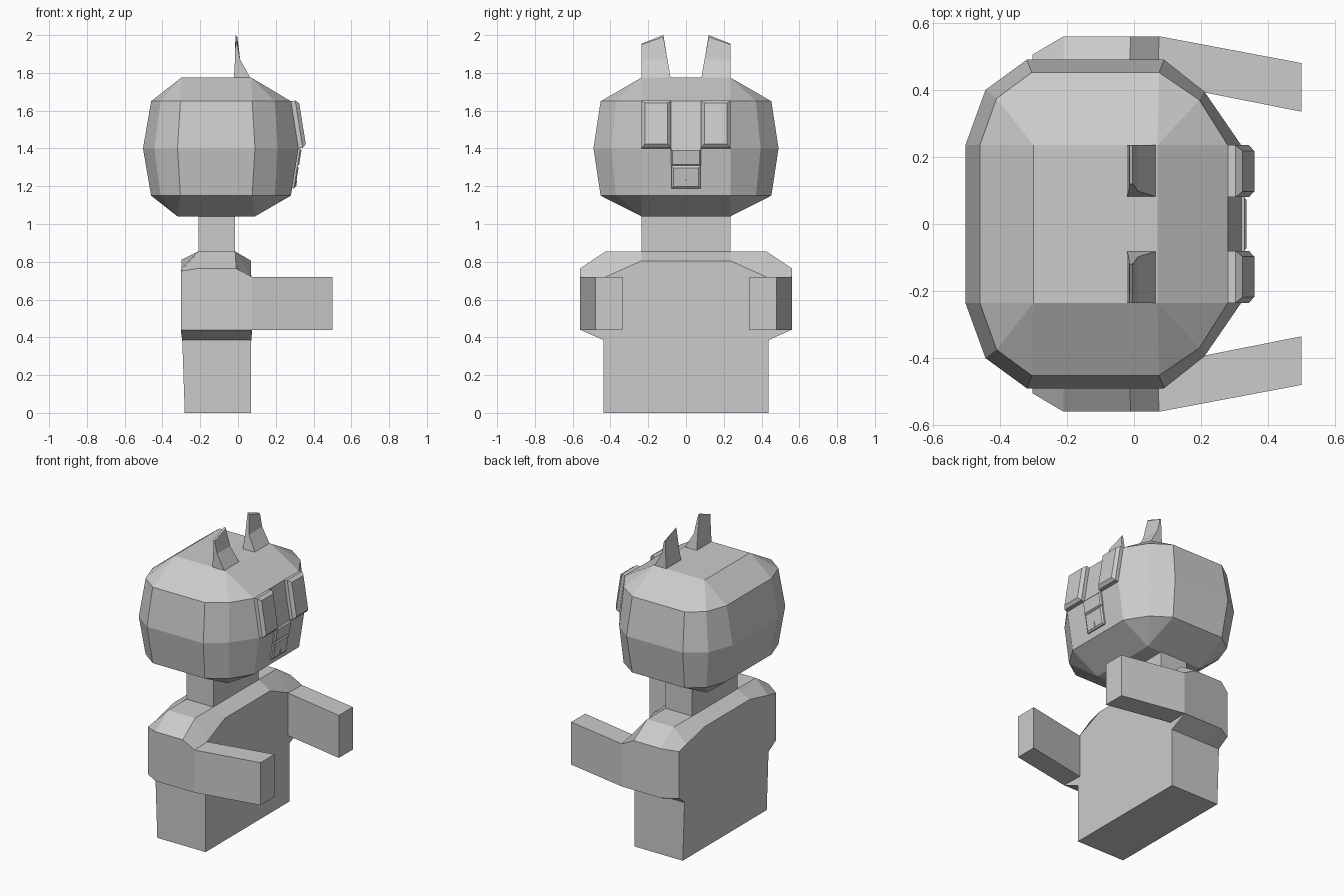
import bpy, bmesh
from mathutils import Vector

if "Cube" in bpy.data.objects:
    bpy.data.objects.remove(bpy.data.objects["Cube"])

grey = bpy.data.materials.new("plain grey")
grey.diffuse_color = (0.6, 0.6, 0.6, 1)
grey.use_nodes = True
grey.node_tree.nodes["Principled BSDF"].inputs["Base Color"].default_value = grey.diffuse_color


def loft(name, rings, caps=True):
    """Skin matching closed rings of points and weld collapsed corners."""
    bm = bmesh.new()
    loops = [[bm.verts.new(p) for p in r] for r in rings]
    n = len(rings[0])
    for a, b in zip(loops, loops[1:]):
        for i in range(n):
            j = (i + 1) % n
            bm.faces.new((a[i], a[j], b[j], b[i]))
    if caps:
        bm.faces.new(loops[0])
        bm.faces.new(loops[-1])
    bmesh.ops.remove_doubles(bm, verts=bm.verts, dist=1e-4)
    bmesh.ops.recalc_face_normals(bm, faces=bm.faces)
    me = bpy.data.meshes.new(name)
    bm.to_mesh(me)
    bm.free()
    me.materials.append(grey)
    ob = bpy.data.objects.new(name, me)
    bpy.context.collection.objects.link(ob)
    return ob


def rect(x0, x1, y0, y1, z):
    return [(x0, y0, z), (x1, y0, z), (x1, y1, z), (x0, y1, z)]


def plate(name, y0, y1, low, high, depth, inset):
    """Bevelled plate lying on a sloping face, given by its (x, z) ends."""
    lo, hi = Vector((low[0], 0, low[1])), Vector((high[0], 0, high[1]))
    up = (hi - lo).normalized()
    out = Vector((up.z, 0, -up.x))
    rings = []
    for d, s in ((-0.02, 0), (depth * 0.55, 0), (depth, inset)):
        a, b = lo + out * d + up * s, hi + out * d - up * s
        rings.append([(a.x, y0 + s, a.z), (a.x, y1 - s, a.z),
                      (b.x, y1 - s, b.z), (b.x, y0 + s, b.z)])
    return loft(name, rings)


# head: rounded block, twelve sides, closed by small rectangles
def head_ring(quarter, z):
    mirrored = [(x, -y, z) for x, y in reversed(quarter)]
    return [(x, y, z) for x, y in quarter] + mirrored


def cap_ring(x0, x1, y, z):
    return head_ring([(x0, y)] * 3 + [(x1, y)] * 3, z)


small = [(-.46, .235), (-.41, .375), (-.305, .452), (.075, .452), (.195, .37), (.28, .235)]
large = [(-.503, .235), (-.443, .40), (-.32, .49), (.09, .49), (.21, .395), (.32, .235)]
loft("head", [cap_ring(-.32, .09, .235, 1.04), head_ring(small, 1.15), head_ring(large, 1.4),
              head_ring(small, 1.65), cap_ring(-.30, .07, .235, 1.775)])

# neck and lower torso
loft("neck", [rect(-.21, -.015, -.235, .235, .84), rect(-.21, -.015, -.235, .235, 1.06)])
loft("lower_torso", [rect(-.282, .07, -.437, .437, 0), rect(-.295, .07, -.437, .437, .385)])

# shoulders: sections running from the middle outwards
def section(y, back_z, front_z):
    return [(-.30, y, back_z), (-.21, y, .855), (-.015, y, .855), (.07, y, front_z),
            (.07, y, .38), (-.21, y, .38), (-.295, y, .38)]


half = [section(.235, .81, .805), section(.425, .765, .72),
        [(-.303, .505, .75), (-.21, .56, .765), (-.01, .56, .765), (.075, .56, .72),
         (.075, .56, .44), (-.21, .56, .44), (-.303, .505, .44)]]
other = [[(x, -y, z) for x, y, z in r] for r in reversed(half)]
loft("shoulders", other + half)

# paired parts
for side, s in (("left", 1), ("right", -1)):
    # arm reaching forwards
    loft(side + "_arm", [
        [(.05, s * .424, .44), (.075, s * .56, .44), (.075, s * .56, .72), (.05, s * .424, .72)],
        [(.5, s * .335, .44), (.5, s * .48, .44), (.5, s * .48, .72), (.5, s * .335, .72)]])
    # pointed ear with a hollowed front
    loft(side + "_ear", [
        rect(-.022, .07, s * .08, s * .235, 1.765),
        rect(-.016, .012, s * .098, s * .235, 1.87),
        [(-.014, s * .12, 2.0), (-.004, s * .12, 1.99),
         (-.004, s * .235, 1.95), (-.014, s * .235, 1.955)]])
    # bevelled eye
    y0, y1 = sorted((s * .08, s * .235))
    plate(side + "_eye", y0, y1, (.32, 1.40), (.28, 1.65), .042, .017)

# nose bridge, muzzle and mouth slit
plate("nose_bridge", -.08, .08, (.306, 1.31), (.32, 1.40), .017, .008)
plate("muzzle", -.077, .077, (.287, 1.19), (.306, 1.31), .016, .01)
plate("mouth_slit", -.003, .003, (.289, 1.20), (.295, 1.235), .019, .001)
